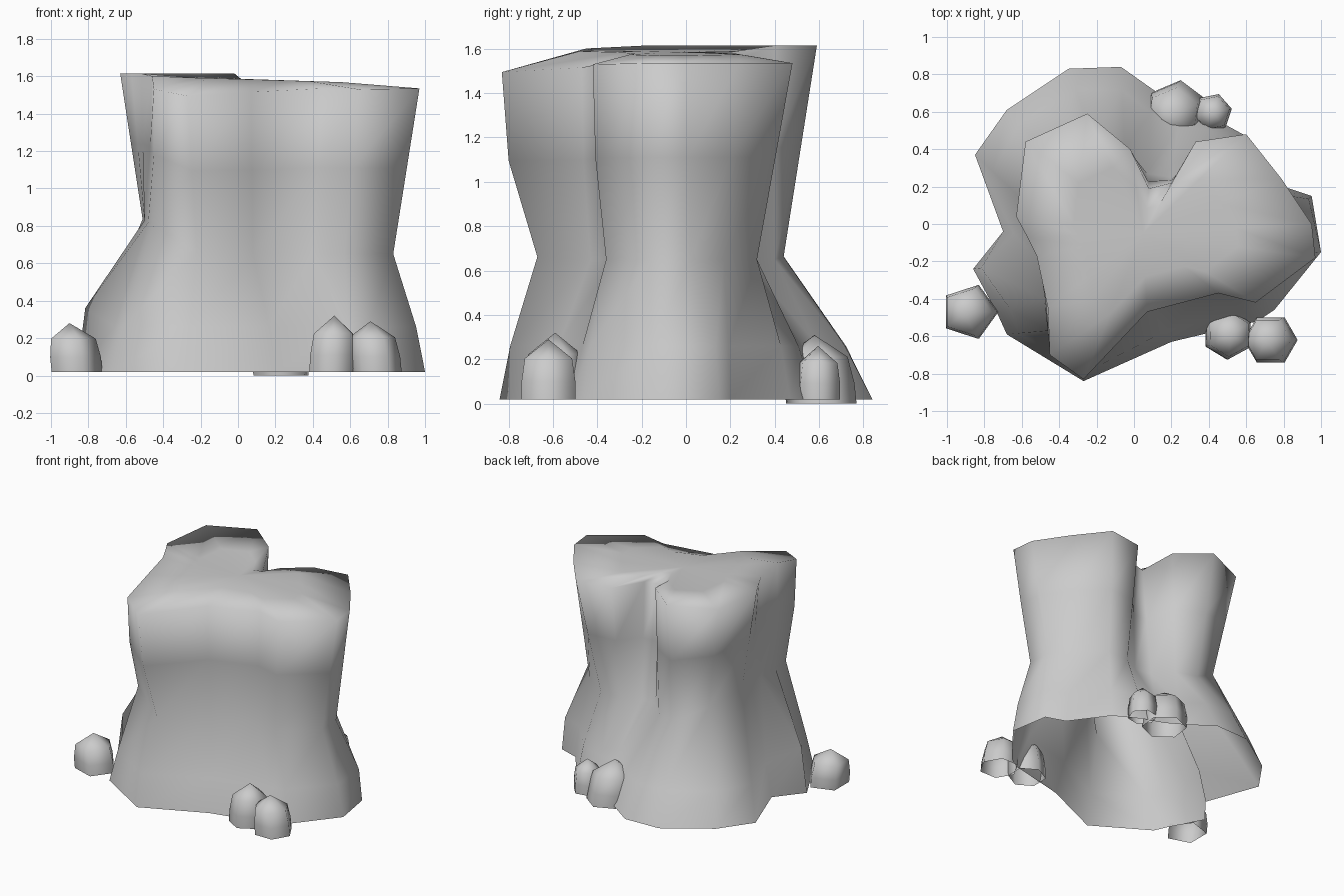
import bpy
import bmesh
import math
from mathutils import Vector, Matrix

default_cube = bpy.data.objects.get("Cube")
if default_cube:
    bpy.data.objects.remove(default_cube, do_unlink=True)

# One plain grey material
stone = bpy.data.materials.new("plain_grey")
stone.use_nodes = True
grey = (0.6, 0.6, 0.6, 1)
stone.diffuse_color = grey
stone.node_tree.nodes["Principled BSDF"].inputs["Base Color"].default_value = grey


def finish(bm, name):
    """Turn a bmesh into a smooth shaded object."""
    bmesh.ops.recalc_face_normals(bm, faces=bm.faces)
    mesh = bpy.data.meshes.new(name)
    bm.to_mesh(mesh)
    bm.free()
    mesh.materials.append(stone)
    mesh.shade_smooth()
    obj = bpy.data.objects.new(name, mesh)
    bpy.context.scene.collection.objects.link(obj)
    return obj


def loft(bm, rings, tip):
    """Bridge closed rings from bottom to top and close the top with a fan."""
    loops = [[bm.verts.new(p) for p in ring] for ring in rings]
    count = len(loops[0])
    for low, high in zip(loops, loops[1:]):
        for i in range(count):
            j = (i + 1) % count
            bm.faces.new((low[i], low[j], high[j], high[i]))
    apex = bm.verts.new(tip)
    for i in range(count):
        bm.faces.new((loops[-1][i], loops[-1][(i + 1) % count], apex))


# Vertical ribs of the trunk, counter-clockwise: outlines of rim, waist and foot
rim_outline = [(.95, 0), (.79, .24), (.6, .48), (.33, .44), (.2, .22),
               (.08, .19), (-.02, .4), (-.25, .59), (-.58, .44), (-.63, .04),
               (-.57, -.07), (-.52, -.17), (-.46, -.45), (-.45, -.7), (-.27, -.83),
               (.07, -.47), (.45, -.37), (.65, -.42), (.97, -.18)]
waist_outline = [(.82, .02), (.7, .17), (.5, .32), (.33, .32), (.2, .25),
                 (.07, .27), (-.05, .4), (-.22, .44), (-.44, .35), (-.51, .05),
                 (-.5, -.07), (-.5, -.2), (-.48, -.4), (-.45, -.57), (-.22, -.67),
                 (.08, -.43), (.4, -.33), (.57, -.36), (.83, -.16)]
foot_outline = [(.95, .15), (.8, .2), (.6, .47), (.4, .58), (.25, .63),
                (.1, .72), (-.07, .84), (-.35, .83), (-.68, .61), (-.85, .37),
                (-.7, -.04), (-.86, -.24), (-.73, -.48), (-.68, -.59), (-.27, -.84),
                (.2, -.63), (.66, -.52), (.75, -.46), (1, -.15)]

FOOT_Z, FLARE_Z = 0.02, 0.26
RIGHT_ROOT, LEFT_ROOT = 0, 11


def rim_height(x, y):
    """The left lobe stands higher and the front corner droops."""
    return 1.535 + (.08 if x < 0 else 0) + .28 * min(y + .4, 0)


def trunk_rings(centre):
    rim = [Vector((x, y, rim_height(x, y))) for x, y in rim_outline]
    waist = [Vector((x, y, .65 + .6 * max(0, -x - .2))) for x, y in waist_outline]
    foot = [Vector((x, y, FOOT_Z)) for x, y in foot_outline]
    # Flared foot with two steeper roots
    flare = [w.lerp(f, .72) for w, f in zip(waist, foot)]
    for root in (RIGHT_ROOT, LEFT_ROOT):
        flare[root] = waist[root].lerp(foot[root], .88)
    for p in flare:
        p.z = FLARE_Z
    flare[LEFT_ROOT].z = .36
    # Chest bulges at the front
    chest = [w.lerp(r, .52) for w, r in zip(waist, rim)]
    for p, r in zip(chest, rim):
        if p.y < 0:
            p.y += (r.y - p.y) * .6
    # Softly domed crown
    crown = [r.lerp(centre, .45) for r in rim]
    for p in crown:
        p.z = 1.585 - .03 * p.x
    return [foot, flare, waist, chest, rim, crown]


crown_centre = Vector((.05, -.05, 1.585))
bm = bmesh.new()
loft(bm, trunk_rings(crown_centre), crown_centre)
finish(bm, "trunk")


def nub(name, x, y, z, radius, height, turn, lean, sides=6):
    """Pointed nub with an open underside."""
    bm = bmesh.new()
    rings = []
    for level, width in [(0, 1), (.3, 1), (.68, .88)]:
        ring = []
        for i in range(sides):
            angle = turn + i * math.tau / sides
            r = radius * width
            ring.append(Vector((r * math.cos(angle), r * math.sin(angle), level * height)))
        rings.append(ring)
    loft(bm, rings, Vector((0, 0, height)))
    # Lean the upper part while the foot stays flat
    shear = Matrix.Identity(4)
    shear[0][2], shear[1][2] = lean
    bm.transform(Matrix.Translation((x, y, z)) @ shear)
    return finish(bm, name)


# Pointed nubs around the foot
nub("side_nub", -.875, -.47, FOOT_Z, .15, .26, 0, (-.1, 0), sides=5)
nub("front_nub_tall", .5, -.59, FOOT_Z, .135, .3, .5, (.05, 0))
nub("front_nub_short", .735, -.62, FOOT_Z, .14, .27, 0, (-.1, 0))
nub("back_nub_tall", .23, .61, 0, .16, .31, .4, (-.1, -.1))
nub("back_nub_short", .42, .595, FOOT_Z, .105, .24, .2, (0, 0))
